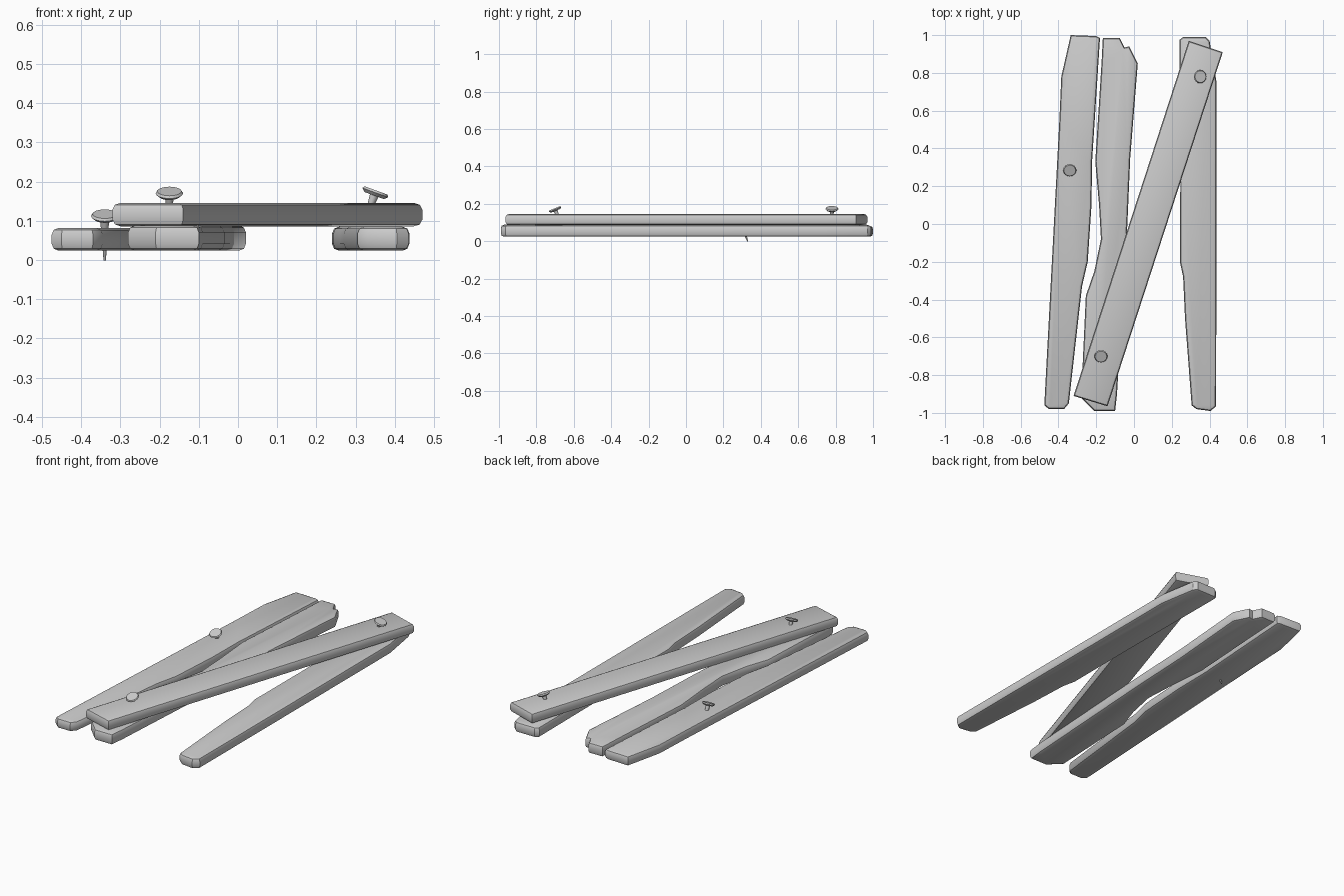
import bpy, bmesh
from math import radians
from mathutils import Matrix, Vector

cube = bpy.data.objects.get("Cube")
if cube:
    bpy.data.objects.remove(cube, do_unlink=True)


def material(name, value):
    mat = bpy.data.materials.new(name)
    mat.use_nodes = True
    color = (value, value, value, 1)
    mat.diffuse_color = color
    bsdf = mat.node_tree.nodes["Principled BSDF"]
    bsdf.inputs["Base Color"].default_value = color
    bsdf.inputs["Roughness"].default_value = 0.8
    return mat


GREY = material("pale grey", 0.6)


def finish(name, bm):
    bmesh.ops.recalc_face_normals(bm, faces=bm.faces)
    mesh = bpy.data.meshes.new(name)
    bm.to_mesh(mesh)
    bm.free()
    mesh.materials.append(GREY)
    obj = bpy.data.objects.new(name, mesh)
    bpy.context.collection.objects.link(obj)
    bpy.ops.object.select_all(action="DESELECT")
    obj.select_set(True)
    bpy.context.view_layer.objects.active = obj
    bpy.ops.object.shade_smooth_by_angle(angle=radians(32))
    return obj


def plank(name, outline, bottom, top, rim=0.017):
    """Extrude a plan outline and round off its top and bottom rims."""
    bm = bmesh.new()
    base = bm.faces.new([bm.verts.new((x, y, bottom)) for x, y in outline])
    grown = bmesh.ops.extrude_face_region(bm, geom=[base])["geom"]
    verts = [v for v in grown if isinstance(v, bmesh.types.BMVert)]
    bmesh.ops.translate(bm, verts=verts, vec=(0, 0, top - bottom))
    rims = [e for e in bm.edges if abs(e.verts[0].co.z - e.verts[1].co.z) < 1e-5]
    bmesh.ops.bevel(bm, geom=rims, offset=rim, segments=2, profile=0.5,
                    affect="EDGES", clamp_overlap=False)
    return finish(name, bm)


def nail(name, location, tilt_x, tilt_y, length):
    """Tapered shaft under a flat round head, tilted about the head centre."""
    bm = bmesh.new()
    for r1, r2, z0, z1 in ((0.026, 0.035, -0.008, 0), (0.035, 0.031, 0, 0.006),
                           (0.003, 0.012, -length, -0.004)):
        bmesh.ops.create_cone(bm, cap_ends=True, segments=16, radius1=r1, radius2=r2,
                              depth=z1 - z0, matrix=Matrix.Translation((0, 0, (z0 + z1) / 2)))
    turn = Matrix.Rotation(radians(tilt_x), 4, "X") @ Matrix.Rotation(radians(tilt_y), 4, "Y")
    bmesh.ops.transform(bm, matrix=Matrix.Translation(Vector(location)) @ turn, verts=bm.verts)
    return finish(name, bm)


# Three worn planks lying side by side
plank("right_plank", [
    (-0.475, -0.96), (-0.45, -0.98), (-0.37, -0.98), (-0.345, -0.95), (-0.275, -0.33),
    (-0.245, -0.2), (-0.225, 0.1), (-0.222, 0.33), (-0.18, 0.985), (-0.2, 0.995),
    (-0.335, 1.0), (-0.385, 0.78), (-0.395, 0.55)], 0.024, 0.082)

plank("middle_plank", [
    (-0.28, -0.92), (-0.21, -0.99), (-0.1, -0.99), (-0.09, -0.9), (-0.035, 0),
    (-0.02, 0.35), (0.02, 0.85), (-0.025, 0.94), (-0.05, 0.935), (-0.075, 0.985),
    (-0.165, 0.985), (-0.172, 0.85), (-0.205, 0.33), (-0.185, 0.1), (-0.175, -0.08),
    (-0.21, -0.25), (-0.255, -0.38)], 0.024, 0.088)

plank("left_plank", [
    (0.305, -0.96), (0.33, -0.98), (0.405, -0.99), (0.435, -0.965), (0.437, 0.75),
    (0.4, 0.97), (0.38, 0.99), (0.26, 0.99), (0.24, 0.975), (0.245, 0.2),
    (0.243, -0.2), (0.26, -0.28), (0.27, -0.5)], 0.024, 0.085)

# Straight brace laid diagonally across them
plank("diagonal_brace", [
    (-0.32, -0.91), (-0.14, -0.965), (0.47, 0.91), (0.29, 0.97)], 0.086, 0.146)

# Bent nails
nail("brace_front_nail", (-0.175, -0.7, 0.17), 22, 0, 0.08)
nail("brace_back_nail", (0.35, 0.78, 0.172), 0, 20, 0.08)
nail("right_plank_nail", (-0.34, 0.285, 0.112), 22, 0, 0.121)
